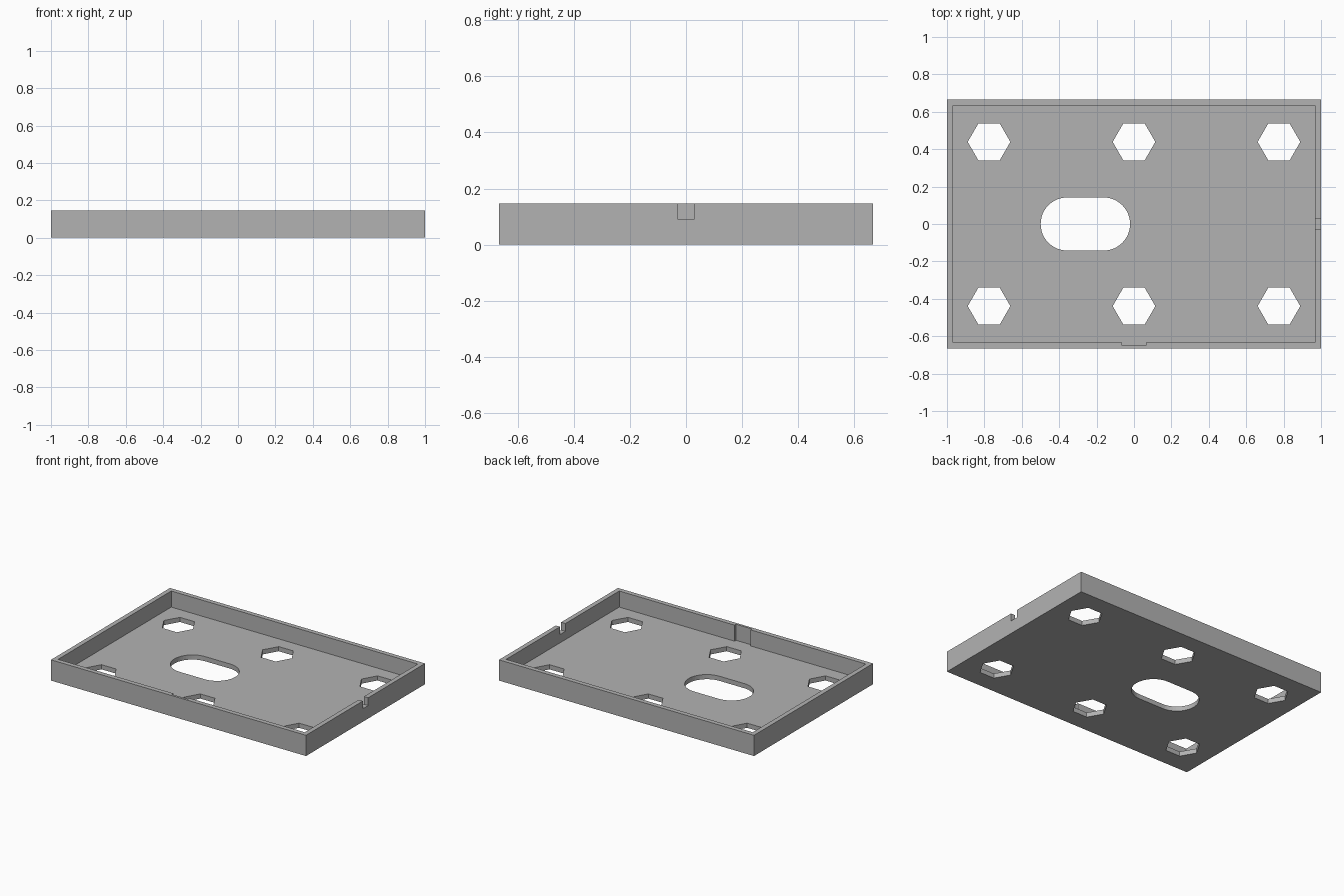
import bpy, bmesh
from math import sin, cos, pi

LENGTH, WIDTH, HEIGHT = 2.0, 1.333, 0.147
WALL = FLOOR = 0.033
X, Y = LENGTH / 2, WIDTH / 2
IX, IY = X - WALL, Y - WALL

cube = bpy.data.objects.get("Cube")
if cube:
    bpy.data.objects.remove(cube, do_unlink=True)

grey = bpy.data.materials.new("plain_grey")
grey.use_nodes = True
colour = (0.45, 0.45, 0.45, 1)
grey.diffuse_color = colour
grey.node_tree.nodes["Principled BSDF"].inputs["Base Color"].default_value = colour


def prism(name, outline, z0, z1):
    """Extrude a counter-clockwise outline from z0 to z1."""
    bm = bmesh.new()
    base = bm.faces.new([bm.verts.new((x, y, z0)) for x, y in outline])
    top = bmesh.ops.extrude_face_region(bm, geom=[base])["geom"]
    moved = [v for v in top if isinstance(v, bmesh.types.BMVert)]
    bmesh.ops.translate(bm, verts=moved, vec=(0, 0, z1 - z0))
    bmesh.ops.recalc_face_normals(bm, faces=bm.faces)
    mesh = bpy.data.meshes.new(name)
    bm.to_mesh(mesh)
    bm.free()
    mesh.materials.append(grey)
    obj = bpy.data.objects.new(name, mesh)
    bpy.context.collection.objects.link(obj)
    return obj


def box(x0, x1, y0, y1):
    return [(x0, y0), (x1, y0), (x1, y1), (x0, y1)]


def arc(cx, cy, r, start, end, steps):
    angles = [start + (end - start) * i / steps for i in range(steps + 1)]
    return [(cx + r * cos(a), cy + r * sin(a)) for a in angles]


def cut(target, name, outline, z0, z1):
    cutter = prism(name, outline, z0, z1)
    cutter.hide_render = True
    mod = target.modifiers.new(name, "BOOLEAN")
    mod.operation, mod.solver, mod.object = "DIFFERENCE", "EXACT", cutter
    bpy.context.view_layer.objects.active = target
    bpy.ops.object.modifier_apply(modifier=mod.name)
    bpy.data.objects.remove(cutter, do_unlink=True)


tray = prism("tray", box(-X, X, -Y, Y), 0, HEIGHT)

# Cavity, with a shallow recess in the inside of the front wall
RECESS, BACK = 0.063, IY + WALL / 2
cavity = [(-IX, -IY), (-RECESS, -IY), (-RECESS, -BACK), (RECESS, -BACK),
          (RECESS, -IY), (IX, -IY), (IX, IY), (-IX, IY)]
cut(tray, "cavity", cavity, FLOOR, HEIGHT + 0.1)

# Notch through the left end wall
cut(tray, "wall_notch", box(IX - 0.05, X + 0.1, -0.03, 0.03), 0.092, HEIGHT + 0.1)

# Hexagonal floor holes
for x in (-0.775, 0, 0.775):
    for y in (-0.439, 0.439):
        cut(tray, "hex_hole", arc(x, y, 0.114, 0, 2 * pi, 6)[:-1], -0.1, 0.08)

# Rounded slot in the floor
R = 0.142
slot = (arc(-0.163, 0, R, -pi / 2, pi / 2, 24)
        + arc(-0.357, 0, R, pi / 2, 3 * pi / 2, 24))
cut(tray, "slot_hole", slot, -0.1, 0.08)
